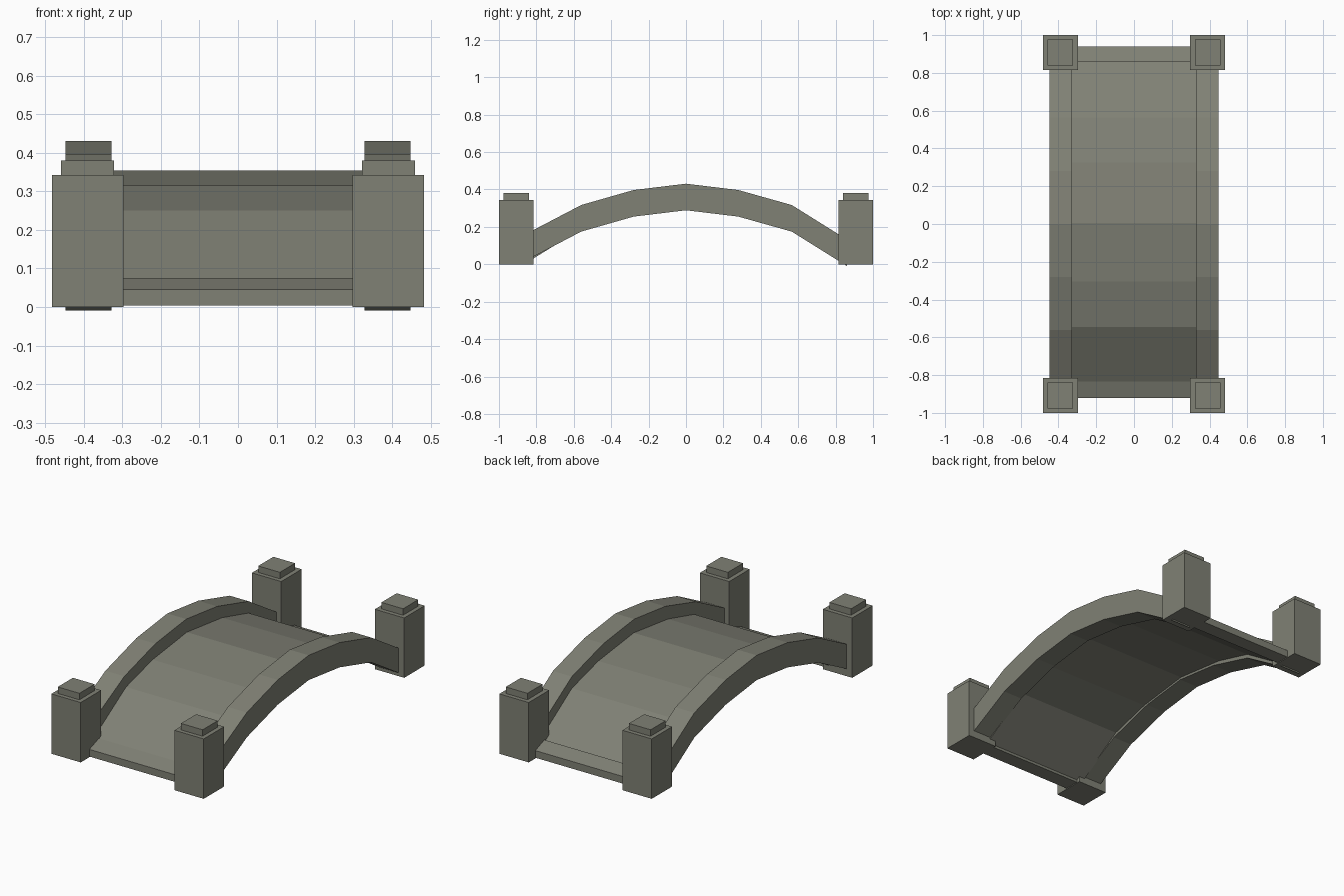
import bpy

if "Cube" in bpy.data.objects:
    bpy.data.objects.remove(bpy.data.objects["Cube"])

stone = bpy.data.materials.new("grey stone")
stone.diffuse_color = (0.215, 0.219, 0.178, 1)
stone.use_nodes = True
stone.node_tree.nodes["Principled BSDF"].inputs["Base Color"].default_value = stone.diffuse_color


def prism(name, profile, x0, x1):
    """Extrude a closed (y, z) outline along x."""
    n = len(profile)
    verts = [(x, y, z) for x in (x0, x1) for y, z in profile]
    faces = [(i, (i + 1) % n, n + (i + 1) % n, n + i) for i in range(n)]
    # ends built as quad strips so the concave arch fills cleanly
    for i in range(n // 2 - 1):
        q = (i, i + 1, n - 2 - i, n - 1 - i)
        faces += [q[::-1], tuple(n + k for k in q)]
    me = bpy.data.meshes.new(name)
    me.from_pydata(verts, [], faces)
    ob = bpy.data.objects.new(name, me)
    bpy.context.collection.objects.link(ob)
    bpy.context.view_layer.objects.active = ob
    ob.select_set(True)
    bpy.ops.object.mode_set(mode='EDIT')
    bpy.ops.mesh.select_all(action='SELECT')
    bpy.ops.mesh.normals_make_consistent(inside=False)
    bpy.ops.object.mode_set(mode='OBJECT')
    ob.select_set(False)
    me.materials.append(stone)
    return ob


def arch(top, drop):
    return top + [(y, z - drop) for y, z in reversed(top)]


def box(name, x0, x1, y0, y1, z0, z1):
    return prism(name, [(y0, z0), (y1, z0), (y1, z1), (y0, z1)], x0, x1)


# arched walkway between the rails
deck_top = [(-0.85, 0.062), (-0.545, 0.25), (-0.305, 0.315), (0.005, 0.354),
            (0.325, 0.315), (0.565, 0.25), (0.86, 0.06)]
prism("deck", arch(deck_top, 0.052), -0.335, 0.335)

# arched side rails
rail_top = [(-0.86, 0.16), (-0.56, 0.317), (-0.28, 0.397), (0, 0.431),
            (0.28, 0.397), (0.565, 0.317), (0.86, 0.133)]
for side, s in (("left", -1), ("right", 1)):
    prism(side + "_rail", arch(rail_top, 0.142), s * 0.328, s * 0.448)

# sloped thresholds at both ends
for end, s, inner, outer in (("front", -1, 0.835, 0.922), ("back", 1, 0.858, 0.94)):
    prism(end + "_threshold",
          [(s * outer, 0.004), (s * outer, 0.045),
           (s * inner, 0.075), (s * inner, 0.004)], -0.31, 0.31)

# corner posts with caps
for side, sx in (("left", -1), ("right", 1)):
    for end, sy in (("front", -1), ("back", 1)):
        tag = end + "_" + side
        box(tag + "_post", sx * 0.297, sx * 0.483, sy * 0.815, sy * 1.0, 0, 0.343)
        box(tag + "_cap", sx * 0.322, sx * 0.459, sy * 0.839, sy * 0.976, 0.343, 0.38)
